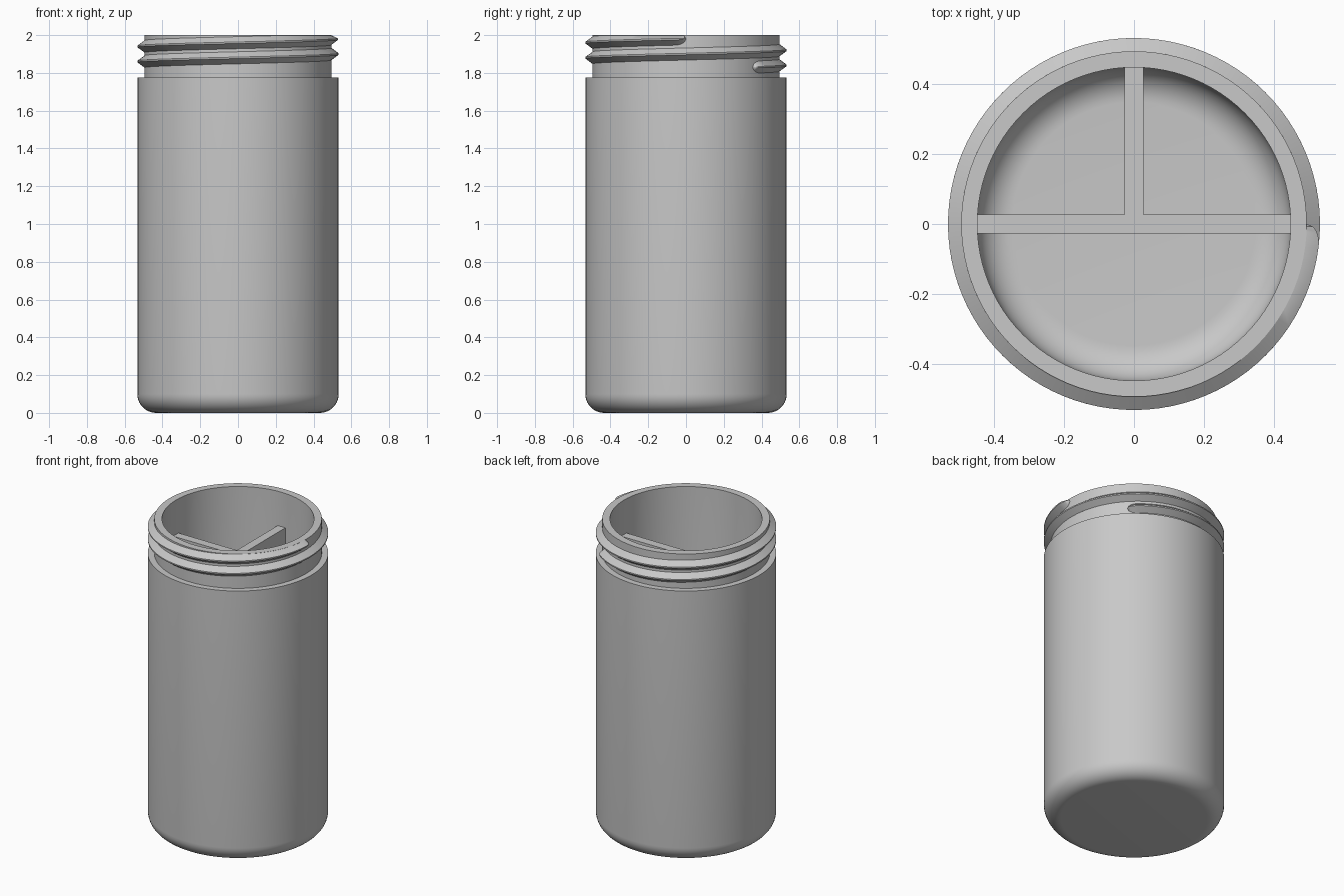
import bpy
import bmesh
from math import sin, cos, pi, radians, sqrt

old = bpy.data.objects.get("Cube")
if old:
    bpy.data.objects.remove(old, do_unlink=True)

OUTER, NECK, BORE = 0.533, 0.495, 0.449
SHOULDER, TOP, FLOOR, FILLET = 1.776, 2.0, 0.08, 0.1

grey = bpy.data.materials.new("plain grey")
grey.use_nodes = True
grey.diffuse_color = (0.58, 0.58, 0.58, 1)
grey.node_tree.nodes["Principled BSDF"].inputs["Base Color"].default_value = grey.diffuse_color


def finish(name, bm, angle=30):
    """Turn a bmesh into a named, shaded object."""
    bmesh.ops.recalc_face_normals(bm, faces=bm.faces)
    mesh = bpy.data.meshes.new(name)
    bm.to_mesh(mesh)
    bm.free()
    obj = bpy.data.objects.new(name, mesh)
    bpy.context.collection.objects.link(obj)
    mesh.materials.append(grey)
    bpy.ops.object.select_all(action='DESELECT')
    obj.select_set(True)
    bpy.context.view_layer.objects.active = obj
    bpy.ops.object.shade_smooth_by_angle(angle=radians(angle))
    return obj


def lathe(name, profile, steps=96):
    bm = bmesh.new()
    verts = [bm.verts.new((r, 0, z)) for r, z in profile]
    edges = [bm.edges.new(pair) for pair in zip(verts, verts[1:])]
    bmesh.ops.spin(bm, geom=verts + edges, axis=(0, 0, 1), cent=(0, 0, 0),
                   angle=2 * pi, steps=steps)
    bmesh.ops.remove_doubles(bm, verts=bm.verts, dist=1e-4)
    return finish(name, bm)


def fillet(radius, base, size, n=10):
    """Quarter round from a flat base up to a wall."""
    return [(radius - size + size * sin(t), base + size - size * cos(t))
            for t in (pi / 2 * i / n for i in range(n + 1))]


# Jar shell: outside, shoulder, neck, rim and inside in one profile
outside = [(0, 0)] + fillet(OUTER, 0, FILLET)
neck = [(OUTER, SHOULDER), (NECK, SHOULDER), (NECK, TOP), (BORE, TOP)]
inside = fillet(BORE, FLOOR, FILLET)[::-1] + [(0, FLOOR)]
lathe("jar_shell", outside + neck + inside)

# Screw thread: a ridge swept up a helix, tapering at both ends
PITCH, START, END, TAPER = 0.08, 45.5, 720, 7
ROOT, HALF, CREST = NECK - 0.008, 0.032, 0.004
bm = bmesh.new()
rings = []
angles = ([START + TAPER * i / 8 for i in range(8)]
          + [START + TAPER + (END - START - 2 * TAPER) * i / 176 for i in range(177)]
          + [END - TAPER + TAPER * i / 8 for i in range(1, 9)])
for a in angles:
    near = max(0.0, min(1.0, (a - START) / TAPER, (END - a) / TAPER))
    k = max(0.02, sqrt(1 - (1 - near) ** 2))
    zc = 1.98 - PITCH * (END - a) / 360
    tip = NECK + (OUTER - NECK) * k
    section = [(ROOT, -HALF * k), (NECK, -HALF * k), (tip, -CREST * k),
               (tip, CREST * k), (NECK, HALF * k), (ROOT, HALF * k)]
    t = radians(a)
    rings.append([bm.verts.new((r * cos(t), r * sin(t), min(TOP - 0.001, zc + z)))
                  for r, z in section])
for lower, upper in zip(rings, rings[1:]):
    for i in range(len(lower)):
        j = (i + 1) % len(lower)
        bm.faces.new((lower[i], lower[j], upper[j], upper[i]))
bm.faces.new(rings[0])
bm.faces.new(rings[-1])
finish("screw_thread", bm)

# T-shaped divider splitting the inside into three compartments
W, L = 0.0275, 0.465
outline = [(-L, -W), (L, -W), (L, W), (W, W), (W, L), (-W, L), (-W, W), (-L, W)]
bm = bmesh.new()
face = bm.faces.new([bm.verts.new((x, y, FLOOR - 0.02)) for x, y in outline])
wall = bmesh.ops.extrude_face_region(bm, geom=[face])
bmesh.ops.translate(bm, vec=(0, 0, SHOULDER - FLOOR + 0.02),
                    verts=[v for v in wall["geom"] if isinstance(v, bmesh.types.BMVert)])
finish("divider", bm)
